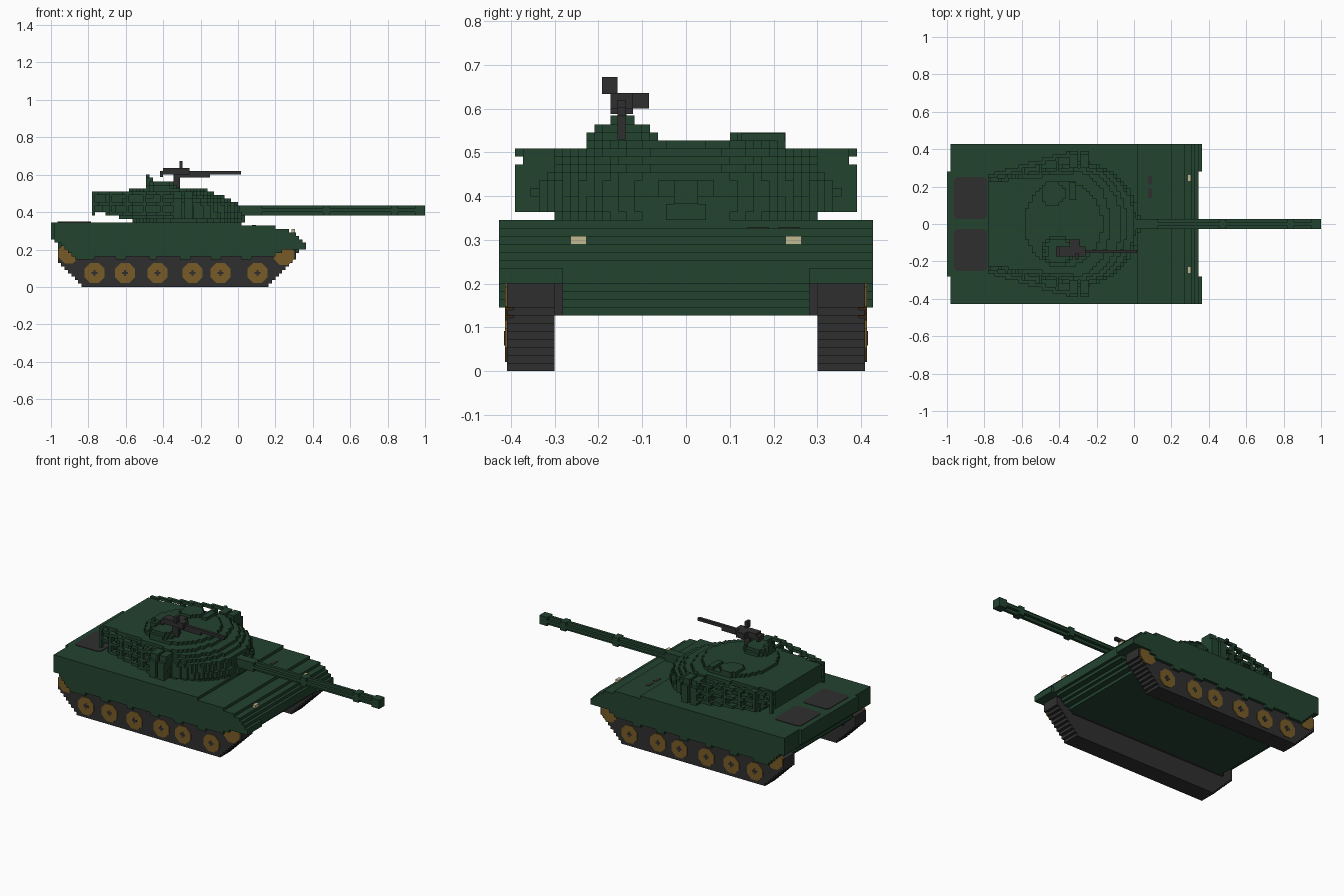
import bpy, bmesh, math
from mathutils import Matrix, Vector

cube = bpy.data.objects.get("Cube")
if cube:
    bpy.data.objects.remove(cube, do_unlink=True)

V = 2 / 110  # edge of one block


def material(name, rgb):
    m = bpy.data.materials.new(name)
    m.use_nodes = True
    m.diffuse_color = (*rgb, 1)
    bsdf = next(n for n in m.node_tree.nodes if n.type == 'BSDF_PRINCIPLED')
    bsdf.inputs["Base Color"].default_value = (*rgb, 1)
    return m


GREEN = material("dark_green", (0.017, 0.056, 0.030))
DARK = material("charcoal", (0.030, 0.028, 0.029))
BROWN = material("wheel_brown", (0.185, 0.105, 0.020))
LAMP = material("lamp_cream", (0.53, 0.49, 0.29))


def finish(name, bm, mat):
    mesh = bpy.data.meshes.new(name)
    bm.to_mesh(mesh)
    bm.free()
    mesh.materials.append(mat)
    ob = bpy.data.objects.new(name, mesh)
    bpy.context.collection.objects.link(ob)
    return ob


def box(name, x, y, z, mat):
    """Box from three (min, max) ranges."""
    bm = bmesh.new()
    size = [abs(r[1] - r[0]) for r in (x, y, z)]
    mid = [(r[0] + r[1]) / 2 for r in (x, y, z)]
    bmesh.ops.create_cube(bm, size=1, matrix=Matrix.Translation(mid) @ Matrix.Diagonal((*size, 1)))
    return finish(name, bm, mat)


CORNERS = {0: ((0, 0), (1, 0), (1, 1), (0, 1)), 1: ((0, 0), (0, 1), (1, 1), (1, 0))}


def blocks(name, mat, inside, x, y, z):
    """Stepped solid: every block whose centre passes inside(x, y, z), outer skin only."""
    cells = set()
    for i in range(int((x[0] + 1) / V) - 1, int((x[1] + 1) / V) + 2):
        for j in range(int(y[0] / V) - 2, int(y[1] / V) + 3):
            for k in range(max(0, int(z[0] / V) - 1), int(z[1] / V) + 2):
                if inside(-1 + (i + .5) * V, j * V, (k + .5) * V):
                    cells.add((i, j, k))
    bm, verts = bmesh.new(), {}

    def vert(p):
        if p not in verts:
            verts[p] = bm.verts.new((-1 + p[0] * V, (p[1] - .5) * V, p[2] * V))
        return verts[p]

    for c in cells:
        for axis in range(3):
            for side in (0, 1):
                n = list(c)
                n[axis] += 2 * side - 1
                if tuple(n) in cells:
                    continue
                quad = []
                for u, w in CORNERS[1 - side]:
                    p = list(c)
                    p[axis] += side
                    p[(axis + 1) % 3] += u
                    p[(axis + 2) % 3] += w
                    quad.append(vert(tuple(p)))
                bm.faces.new(quad)
    return finish(name, bm, mat)


def in_poly(poly, x, z):
    hit = False
    for (x0, z0), (x1, z1) in zip(poly, poly[1:] + poly[:1]):
        if (z0 > z) != (z1 > z) and x < x0 + (z - z0) * (x1 - x0) / (z1 - z0):
            hit = not hit
    return hit


# Hull: centre body and side sponsons with thin skirts
CENTRE = [(-1, .346), (.02, .346), (.02, .328), (.17, .328), (.24, .31), (.30, .285), (.346, .25),
          (.346, .2), (.22, .127), (-.86, .127), (-.95, .2), (-1, .26)]
FENDER = [(-.982, .346), (.02, .346), (.02, .328), (.17, .328), (.24, .31), (.30, .285), (.365, .235),
          (.365, .2), (.24, .2), (.19, .163), (-.80, .163), (-.83, .145), (-.87, .145), (-.91, .2), (-.982, .25)]


def hull(x, y, z):
    a = abs(y)
    if a < .282:
        return in_poly(CENTRE, x, z)
    if a > .43 or (a < .409 and z < .2):
        return False
    bump = .145 < z < .163 and -.85 < x < .1 and math.sin(x * 38) > .55 and a > .409
    return in_poly(FENDER, x, z) or bump


blocks("hull", GREEN, hull, (-1, .37), (-.43, .43), (.12, .35))

# Tracks, road wheels and idlers
TRACK = [(-.825, 0), (.16, 0), (.308, .15), (.308, .2), (-.96, .2), (-.96, .14)]
WHEELS = [(-.767, .075), (-.604, .075), (-.43, .075), (-.243, .075), (-.094, .075), (.104, .075),
          (-.905, .18), (.245, .17)]


def disc(name, x, y, z, r, depth, mat):
    bm = bmesh.new()
    turn = Matrix.Rotation(math.pi / 2, 4, 'X') @ Matrix.Rotation(math.pi / 8, 4, 'Z')
    bmesh.ops.create_cone(bm, cap_ends=True, segments=8, radius1=r, radius2=r, depth=depth,
                          matrix=Matrix.Translation((x, y, z)) @ turn)
    return finish(name, bm, mat)


for s, label in ((1, "left"), (-1, "right")):
    def track(x, y, z, s=s):
        a = s * y
        inner = .282 < a < .3 and .127 < z < .2 and -.9 < x < .2
        return inner or (.3 < a < .409 and in_poly(TRACK, x, z))

    span = sorted((s * .28, s * .41))
    blocks(label + "_track", DARK, track, (-.97, .32), span, (0, .2))
    for n, (x, z) in enumerate(WHEELS):
        kind = "road_wheel" if n < 6 else "idler_wheel"
        disc(f"{label}_{kind}_{n + 1}", x, s * .404, z, .058, .02, BROWN)
        if n < 6:
            for w, h in ((.018, .05), (.05, .018)):
                box(f"{label}_wheel_hub_{n + 1}", (x - w / 3, x + w / 3), (s * .41, s * .4155),
                    (z - h / 3, z + h / 3), DARK)

    # Headlamps, engine vents and front slots
    lo, hi = sorted((s * .227, s * .264))
    box(label + "_headlamp", (.285, .306), (lo, hi), (.273, .309), LAMP)
    box(label + "_headlamp_foot", (.285, .303), (lo + .009, hi - .009), (.25, .273), DARK)
    blocks_y = sorted((s * .028, s * .25))
    bm = bmesh.new()
    x0, x1, c = -.965, -.785, .015
    y0, y1 = blocks_y
    outline = [(x0 + c, y0), (x1 - c, y0), (x1, y0 + c), (x1, y1 - c),
               (x1 - c, y1), (x0 + c, y1), (x0, y1 - c), (x0, y0 + c)]
    face = bm.faces.new([bm.verts.new((px, py, .345)) for px, py in outline])
    ext = bmesh.ops.extrude_face_region(bm, geom=[face])
    bmesh.ops.translate(bm, vec=(0, 0, .004), verts=[g for g in ext["geom"] if isinstance(g, bmesh.types.BMVert)])
    bmesh.ops.recalc_face_normals(bm, faces=bm.faces)
    finish(label + "_engine_vent", bm, DARK)

for y in (.14, .21):
    box("driver_periscope", (.075, .095), (y, y + .05), (.31, .330), DARK)

# Turret: layer table of (rear x, front x, half width), bottom to top
LAYERS = [(-.56, .02, .30), (-.64, .02, .333), (-.71, .018, .333), (-.782, .0, .333), (-.782, .0, .333),
          (-.782, -.005, .328), (-.782, -.045, .312), (-.782, -.08, .295), (-.782, -.14, .275),
          (-.585, -.18, .23)]


def turret(x, y, z):
    k = int(z / V) - 19
    if not 0 <= k < len(LAYERS):
        return False
    rear, front, hw = LAYERS[k]
    if not rear < x < front + .01:
        return False
    mid = -.3 if k < 9 else -.38
    if x > mid or k in (0, 9):
        a = (front + .01 - mid) if x > mid else (mid - rear)
        return ((x - mid) / a) ** 2 + (y / hw) ** 2 < 1
    return abs(y) < hw + (.225 - hw) * (mid - x) / .48


blocks("turret", GREEN, turret, (-.79, .04), (-.36, .36), (.34, .53))
box("gun_mantlet", (-.08, .01), (-.064, .064), (.364, .436), GREEN)

# Stowage rails beside the bustle and smoke launchers
for s, label in ((1, "left"), (-1, "right")):
    def rail(x, y, z, s=s):
        if not -.782 < x < -.345:
            return False
        line = .25 + (x + .782) * .29
        k = int(z / V)
        post = int((x + 1) / V) % 5 == 2 and 21 <= k <= 27
        arm = post and k in (22, 26) and .2 < s * y < line
        low = k == 21 and x > -.71
        return arm or (abs(s * y - line) < .0125 and (post or low or k in (24, 27)))

    blocks(label + "_stowage_rail", GREEN, rail, (-.79, -.34), sorted((s * .2, s * .4)), (.36, .51))
    for n, x in enumerate((-.345, -.285)):
        parts = (((.27, .391), (.418, .473)), ((.30, .373), (.473, .509)),
                 ((.355, .391), (.364, .418)), ((.27, .391), (.364, .40)))
        for yr, zr in parts:
            box(f"{label}_smoke_launcher_{n + 1}", (x, x + .045),
                sorted((s * yr[0], s * yr[1])), zr, GREEN)

# Main gun: cross-shaped barrel with square collars
GUN = (-.05, 1.0)


def barrel(x, y, z):
    dy, dz = round(abs(y) / V), abs(int(z / V) - 22)
    collar = x < .12 or .45 < x < .5 or .82 < x < .86 or x > .945
    return GUN[0] < x < GUN[1] and dy <= 1 and dz <= 1 and (collar or dy + dz <= 1)


blocks("main_gun", GREEN, barrel, (GUN[0], .999), (-.03, .03), (.38, .44))


# Cupola, loader hatch and sights on the roof
def round_layer(name, cx, cy, r, z0, z1, mat=GREEN):
    blocks(name, mat, lambda x, y, z: z0 < z < z1 and math.hypot(x - cx, y - cy) < r,
           (cx - r, cx + r), (cy - r, cy + r), (z0, z1))


round_layer("cupola_base", -.41, -.147, .085, .509, .546)
round_layer("cupola_ring", -.41, -.147, .070, .546, .564)
round_layer("loader_hatch", -.43, .163, .066, .509, .546)
box("cupola_sight", (-.491, -.455), (-.173, -.118), (.545, .584), GREEN)
box("cupola_sight_post", (-.491, -.473), (-.155, -.136), (.584, .60), GREEN)
box("roof_sight", (-.345, -.309), (.127, .225), (.509, .545), GREEN)
box("roof_sight_glass", (-.309, -.304), (.136, .20), (.511, .527), DARK)

# Roof machine gun
Y = -.147
for name, x, y, z in (
        ("mount_post", (-.345, -.309), (Y - .009, Y + .009), (.53, .602)),
        ("mount_cradle", (-.33, -.15), (Y - .009, Y + .009), (.584, .602)),
        ("receiver", (-.40, -.26), (Y - .026, Y + .026), (.60, .636)),
        ("ammo_box", (-.345, -.29), (Y + .026, Y + .063), (.60, .636)),
        ("barrel", (-.26, .016), (Y - .009, Y + .009), (.602, .620)),
        ("grip", (-.418, -.40), (Y - .026, Y + .026), (.588, .620)),
        ("gun_sight", (-.314, -.296), (Y - .045, Y - .009), (.634, .673))):
    box("machine_gun_" + name, x, y, z, DARK)
